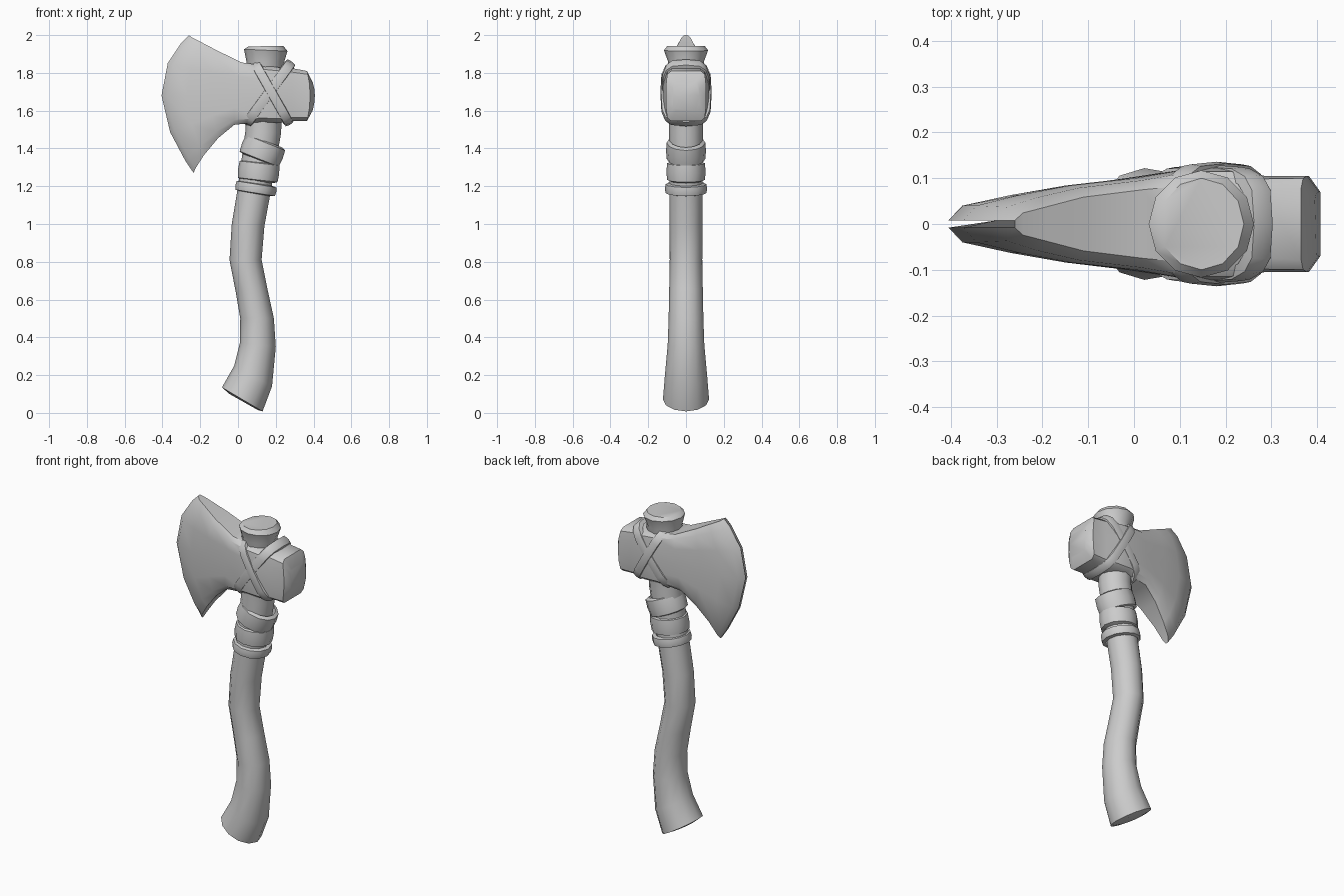
import bpy, math
from mathutils import Vector

if "Cube" in bpy.data.objects:
    bpy.data.objects.remove(bpy.data.objects["Cube"])


def loft(name, rings, caps=True, angle=40):
    """Skin a list of equal-length closed point rings."""
    n = len(rings[0])
    verts = [p for r in rings for p in r]
    faces = [(i * n + j, i * n + (j + 1) % n, (i + 1) * n + (j + 1) % n, (i + 1) * n + j)
             for i in range(len(rings) - 1) for j in range(n)]
    if caps:
        faces += [tuple(reversed(range(n))), tuple(range(len(verts) - n, len(verts)))]
    mesh = bpy.data.meshes.new(name)
    mesh.from_pydata(verts, [], faces)
    obj = bpy.data.objects.new(name, mesh)
    bpy.context.collection.objects.link(obj)
    bpy.ops.object.select_all(action='DESELECT')
    obj.select_set(True)
    bpy.context.view_layer.objects.active = obj
    bpy.ops.object.mode_set(mode='EDIT')
    bpy.ops.mesh.select_all(action='SELECT')
    bpy.ops.mesh.normals_make_consistent(inside=False)
    bpy.ops.object.mode_set(mode='OBJECT')
    bpy.ops.object.shade_smooth_by_angle(angle=math.radians(angle))
    return obj


def oval(lx, lz, rx, rz, hy, power=1.0, n=12):
    """Ring spanning a left and a right point, hy deep to each side."""
    soft = lambda s: math.copysign(abs(s) ** power, s)
    c = Vector(((lx + rx) / 2, 0, (lz + rz) / 2))
    h = Vector(((rx - lx) / 2, 0, (rz - lz) / 2))
    return [c + h * soft(math.cos(a)) + Vector((0, hy * soft(math.sin(a)), 0))
            for a in (2 * math.pi * k / n for k in range(n))]


def band(name, lx, lz, rx, rz, hy, width, power=1.0, n=12, sink=0.025):
    """Cord loop whose rims sink into the part below it."""
    d = Vector((rx - lx, rz - lz)).normalized()
    rings = []
    for off, s in ((-.5, sink), (-.42, .004), (0, 0), (.42, .004), (.5, sink)):
        ox, oz = -d.y * off * width, d.x * off * width
        rings.append(oval(lx + ox + d.x * s, lz + oz + d.y * s,
                          rx + ox - d.x * s, rz + oz - d.y * s, hy - s, power, n))
    loft(name, rings, caps=False)


# Curved wooden handle with slanted butt and flared top
handle = [
    (-.045, .10, .105, .015, .07), (-.085, .135, .13, .008, .122),
    (-.02, .25, .18, .14, .112), (.01, .37, .20, .35, .097),
    (.012, .50, .19, .50, .092), (-.012, .64, .155, .66, .089),
    (-.045, .81, .125, .81, .086), (-.033, 1.0, .14, .99, .087),
    (0, 1.2, .175, 1.18, .088), (.04, 1.5, .228, 1.48, .09),
    (.045, 1.86, .245, 1.86, .095), (.032, 1.925, .262, 1.915, .117),
    (.055, 1.94, .24, 1.943, .10)]
loft("handle", [oval(*r) for r in handle])

# Head: rows from cutting edge to poll (top, middle, bottom, half thickness, rim share)
head = [
    ((-.26, 2.0), (-.405, 1.68), (-.235, 1.27), .008, 1),
    ((-.243, 1.987), (-.375, 1.675), (-.225, 1.295), .04, .6),
    ((-.19, 1.96), (-.27, 1.68), (-.18, 1.365), .063, .6),
    ((-.11, 1.918), (-.15, 1.69), (-.105, 1.455), .084, .7),
    ((.02, 1.855), (-.01, 1.70), (-.02, 1.525), .10, .75),
    ((.13, 1.84), (.13, 1.69), (.12, 1.54), .122, .7),
    ((.21, 1.83), (.22, 1.69), (.22, 1.535), .122, .7),
    ((.285, 1.825), (.285, 1.68), (.285, 1.545), .105, .7),
    ((.365, 1.81), (.382, 1.68), (.365, 1.545), .105, .75),
    ((.395, 1.75), (.407, 1.68), (.395, 1.60), .07, .75)]
steps = ((0, 0), (.07, .8), (.25, 1), (.5, 1), (.75, 1), (.93, .8), (1, 0))
rows = []
for top, mid, bot, h, rim in head:
    side = []
    for t, f in steps:
        w = ((1 - t) * (1 - 2 * t), 4 * t * (1 - t), t * (2 * t - 1))
        x, z = (w[0] * top[k] + w[1] * mid[k] + w[2] * bot[k] for k in (0, 1))
        side.append(Vector((x, -h * (rim + (1 - rim) * f), z)))
    rows.append(side + [Vector((p.x, -p.y, p.z)) for p in reversed(side)])
loft("axe_head", rows)

# Cord wrapped round the neck
band("upper_wrap", .022, 1.43, .236, 1.345, .106, .11)
band("middle_wrap", .0, 1.29, .218, 1.265, .104, .105)
band("lower_wrap", -.014, 1.205, .203, 1.17, .112, .055)

# Crossed lashings over the head
band("lashing_front", .085, 1.86, .275, 1.525, .136, .055, .55, 16)
band("lashing_rear", .285, 1.86, .04, 1.525, .130, .06, .55, 16)
